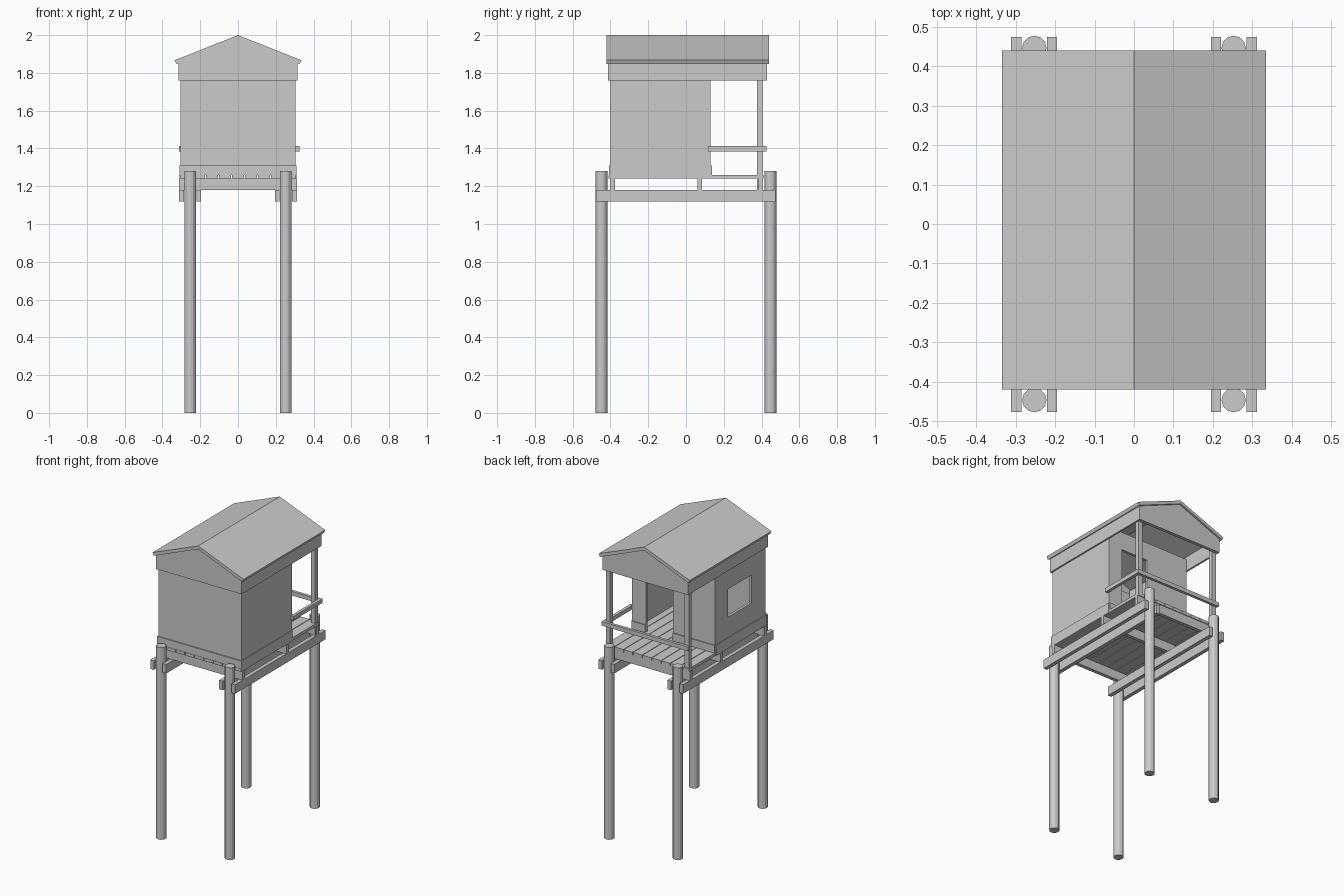
import bpy, bmesh

if "Cube" in bpy.data.objects:
    bpy.data.objects.remove(bpy.data.objects["Cube"])


def finish(name, bm):
    bmesh.ops.recalc_face_normals(bm, faces=bm.faces)
    me = bpy.data.meshes.new(name)
    bm.to_mesh(me)
    bm.free()
    ob = bpy.data.objects.new(name, me)
    bpy.context.collection.objects.link(ob)
    return ob


def box(name, x, y, z):
    bm = bmesh.new()
    bmesh.ops.create_cube(bm, size=1)
    for v in bm.verts:
        for i, r in enumerate((x, y, z)):
            v.co[i] = r[0] if v.co[i] < 0 else r[1]
    return finish(name, bm)


def prism(name, pts, y0, y1):
    # x-z profile extruded along y
    bm = bmesh.new()
    face = bm.faces.new([bm.verts.new((x, y0, z)) for x, z in pts])
    out = bmesh.ops.extrude_face_region(bm, geom=[face])
    for v in out["geom"]:
        if isinstance(v, bmesh.types.BMVert):
            v.co.y = y1
    return finish(name, bm)


def span(s, a, b):
    return tuple(sorted((s * a, s * b)))


# Round stilts
for x in (-0.253, 0.253):
    for y in (-0.447, 0.447):
        bpy.ops.mesh.primitive_cylinder_add(vertices=12, radius=0.031, depth=1.28,
                                            location=(x, y, 0.64))
        bpy.context.object.name = "stilt"

# Paired bearers and cross joists
for s in (-1, 1):
    for a, b in ((0.286, 0.312), (0.195, 0.221)):
        box("bearer_beam", span(s, a, b), (-0.477, 0.475), (1.12, 1.18))
for y in (-0.387, 0.073, 0.393):
    box("joist", (-0.313, 0.313), (y - 0.012, y + 0.012), (1.18, 1.24))

# Deck planks running front to back
n = 9
w = 0.62 / n
for i in range(n):
    x = -0.31 + i * w
    box("deck_plank", (x + 0.002, x + w - 0.002), (-0.41, 0.41), (1.24, 1.26))

# Cabin walls: front and solid right side
T = 0.018
box("front_wall", (-0.305, 0.305), (-0.4, -0.4 + T), (1.26, 1.82))
box("right_wall", (0.305 - T, 0.305), (-0.4 + T, 0.13 - T), (1.26, 1.84))

# Left wall around the window
L = (-0.305, -0.305 + T)
box("left_wall_rear", L, (-0.005, 0.13 - T), (1.26, 1.84))
box("left_wall_front", L, (-0.4 + T, -0.255), (1.26, 1.84))
box("window_sill_wall", L, (-0.255, -0.005), (1.26, 1.445))
box("window_head_wall", L, (-0.255, -0.005), (1.63, 1.84))

# Porch-side wall around the doorway
D = (0.13 - T, 0.13)
box("door_wall_left", (-0.305, 0.005), D, (1.26, 1.84))
box("door_wall_right", (0.205, 0.305), D, (1.26, 1.84))
box("door_header", (0.005, 0.205), D, (1.72, 1.84))

# Skirting boards
box("front_skirting", (-0.311, 0.311), (-0.408, -0.4), (1.26, 1.31))
for s in (-1, 1):
    box("side_skirting", span(s, 0.305, 0.311), (-0.4, 0.13), (1.24, 1.31))
box("porch_skirting", (-0.305, 0.005), (0.13, 0.137), (1.26, 1.31))
box("porch_skirting", (0.205, 0.305), (0.13, 0.137), (1.26, 1.31))

# Porch posts and rails, open on the left for access
for s in (-1, 1):
    box("porch_post", span(s, 0.275, 0.305), (0.376, 0.406), (1.18, 1.84))
box("side_rail", (0.305, 0.325), (0.117, 0.425), (1.385, 1.412))
box("back_rail", (-0.312, 0.305), (0.406, 0.425), (1.385, 1.412))

# Gable ends and side fascia
gable = [(-0.315, 1.76), (0.315, 1.76), (0.315, 1.857), (0, 1.978), (-0.315, 1.857)]
prism("front_gable", gable, -0.413, -0.395)
prism("back_gable", gable, 0.406, 0.428)
for s in (-1, 1):
    box("side_fascia", span(s, 0.303, 0.315), (-0.395, 0.406), (1.76, 1.857))

# Roof planks, laid along the ridge on both slopes
rows = 5
for s in (-1, 1):
    for i in range(rows):
        a, b = i / rows, (i + 1) / rows
        top = [(s * 0.335 * t, 2.0 - 0.133 * t) for t in (a, b)]
        low = [(s * 0.326 * t, 1.978 - 0.131 * t) for t in (b, a)]
        prism("roof_plank", top + low, -0.42, 0.44)
